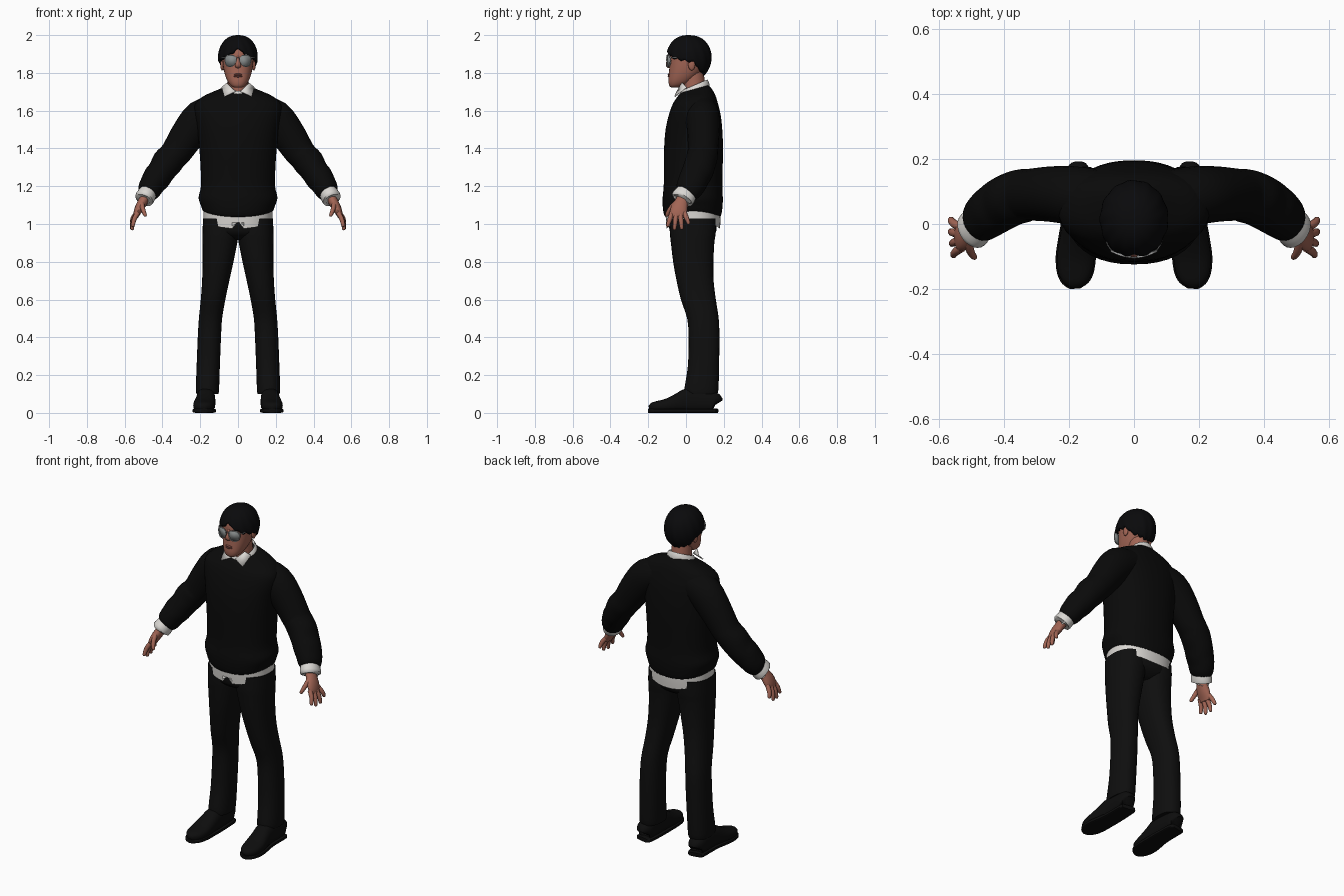
import bpy, bmesh, math
from mathutils import Vector


def material(name, rgb):
    m = bpy.data.materials.new(name)
    m.diffuse_color = (*rgb, 1)
    return m


BLACK = material("black_knit", (0.003, 0.003, 0.003))
PANTS = material("black_cloth", (0.0045, 0.0045, 0.0045))
HAIR = material("black_hair", (0.003, 0.003, 0.0035))
SHOE = material("black_leather", (0.004, 0.004, 0.004))
SKIN = material("skin", (0.36, 0.13, 0.09))
LIP = material("lip", (0.24, 0.075, 0.06))
WHITE = material("white_shirt", (0.70, 0.68, 0.65))
LENS = material("grey_lens", (0.24, 0.26, 0.26))
METAL = material("silver_frame", (0.40, 0.40, 0.40))


def make(name, verts, faces, mat, thick=0):
    bm = bmesh.new()
    vs = [bm.verts.new(v) for v in verts]
    for f in faces:
        bm.faces.new([vs[i] for i in f])
    bmesh.ops.recalc_face_normals(bm, faces=bm.faces)
    me = bpy.data.meshes.new(name)
    bm.to_mesh(me)
    bm.free()
    me.materials.append(mat)
    ob = bpy.data.objects.new(name, me)
    bpy.context.collection.objects.link(ob)
    if thick:
        mod = ob.modifiers.new("thickness", "SOLIDIFY")
        mod.thickness = thick
    return ob


def smooth_keys(keys, k):
    """Catmull-Rom interpolation of key tuples."""
    out, n = [], len(keys)
    for i in range(n - 1):
        p0, p1, p2, p3 = (keys[min(max(j, 0), n - 1)] for j in (i - 1, i, i + 1, i + 2))
        for s in range(k):
            t = s / k
            out.append([0.5 * (2 * b + (c - a) * t + (2 * a - 5 * b + 4 * c - d) * t * t
                               + (3 * b - a - 3 * c + d) * t ** 3)
                        for a, b, c, d in zip(p0, p1, p2, p3)])
    return out + [list(keys[-1])]


def oval(n, p):
    """Unit superellipse, starting at +x."""
    f = lambda v: math.copysign(abs(v) ** (2 / p), v) if abs(v) > 1e-9 else 0.0
    return [(f(math.cos(2 * math.pi * i / n)), f(math.sin(2 * math.pi * i / n))) for i in range(n)]


def loft(name, rings, mat, caps=True, thick=0):
    n = len(rings[0])
    verts = [v for r in rings for v in r]
    faces = [(j * n + i, j * n + (i + 1) % n, (j + 1) * n + (i + 1) % n, (j + 1) * n + i)
             for j in range(len(rings) - 1) for i in range(n)]
    if caps:
        faces += [tuple(range(n)), tuple(range(len(verts) - n, len(verts)))]
    return make(name, verts, faces, mat, thick)


def stack(name, keys, mat, n=32, p=2.3, k=3, caps=True, thick=0):
    """Level rings: (z, centre x, half width, y front, y back, rise at back, dip at front and back)."""
    rings = []
    for z, cx, rx, y0, y1, tilt, dip in smooth_keys([(tuple(q) + (0, 0))[:7] for q in keys], k):
        rings.append([Vector((cx + rx * c, (y0 + y1) / 2 + (y1 - y0) / 2 * s,
                              z + tilt * s - dip * s * s)) for c, s in oval(n, p)])
    return loft(name, rings, mat, caps, thick)


def tube(name, keys, mat, ref=(0, 1, 0), side=1, n=16, p=2, k=3, caps=True, thick=0):
    """Swept rings: (x, y, z, radius along ref, radius across)."""
    ks = smooth_keys(keys, k)
    pts = [Vector((q[0] * side, q[1], q[2])) for q in ks]
    rings = []
    for i, q in enumerate(ks):
        t = (pts[min(i + 1, len(pts) - 1)] - pts[max(i - 1, 0)]).normalized()
        u = Vector(ref)
        u = (u - t * u.dot(t)).normalized()
        w = t.cross(u)
        ru, rw = max(q[3], 0.001), max(q[4], 0.001)
        rings.append([pts[i] + u * ru * c + w * rw * s for c, s in oval(n, p)])
    return loft(name, rings, mat, caps, thick)


def ellipsoid(name, loc, size, mat):
    x, y, z = loc
    a, b, c = size
    keys = [(z - c * math.cos(t), x, max(a * math.sin(t), .0005),
             y - max(b * math.sin(t), .0005), y + max(b * math.sin(t), .0005))
            for t in [math.pi * i / 10 for i in range(11)]]
    return stack(name, keys, mat, n=16, p=2, k=1)


# Sweater body
stack("sweater_body", [
    (1.067, 0, .172, -.09, .165, 0, .03), (1.07, 0, .186, -.112, .183, 0, .03),
    (1.10, 0, .197, -.122, .192, 0, .02), (1.14, 0, .209, -.124, .195, 0, .005),
    (1.20, 0, .196, -.118, .192), (1.30, 0, .198, -.117, .194), (1.40, 0, .205, -.116, .196),
    (1.50, 0, .217, -.108, .192), (1.58, 0, .232, -.09, .183), (1.635, 0, .228, -.07, .17),
    (1.675, 0, .185, -.05, .155, .008), (1.70, 0, .125, -.036, .137, .015),
    (1.715, 0, .08, -.026, .12, .02)], BLACK, n=40)

# Shirt tail with a notch at the front
tail = stack("shirt_tail", [(1.10, 0, .184, -.11, .183), (1.06, 0, .183, -.107, .183, 0, .03),
                            (1.03, 0, .183, -.103, .18, 0, .055)], WHITE, n=48, caps=False)
for v in tail.data.vertices:
    if v.co.y < 0 and v.co.z < 1.0 and abs(v.co.x) < .004:
        v.co.z += .04

# Trousers hip
stack("trouser_hips", [(1.08, 0, .172, -.085, .16), (1.0, 0, .186, -.09, .163),
                       (.95, 0, .175, -.08, .155), (.915, 0, .10, -.03, .11)], PANTS)

for side, tag in ((1, "left"), (-1, "right")):
    # Trouser leg: (z, inner x, outer x, y front, y back)
    leg = [(1.03, .0, .185, -.085, .16), (.95, -.002, .188, -.085, .157), (.90, .004, .188, -.08, .15),
           (.80, .024, .187, -.068, .145), (.70, .046, .19, -.05, .146), (.60, .067, .197, -.027, .158),
           (.50, .084, .207, .006, .173), (.40, .09, .213, .014, .177), (.25, .096, .219, .01, .175),
           (.13, .10, .223, -.008, .172), (.10, .103, .22, -.006, .166)]
    stack(tag + "_trouser_leg", [(z, side * (a + b) / 2, (b - a) / 2, f, r) for z, a, b, f, r in leg],
          PANTS, n=28)

    # Shoe and sole
    shoe = [(.173, .163, .05, .028, .035), (.172, .15, .058, .045, .052), (.17, .08, .066, .048, .064),
            (.17, .01, .066, .05, .064), (.174, -.04, .054, .054, .05), (.179, -.10, .040, .058, .036),
            (.181, -.15, .034, .052, .029), (.181, -.18, .031, .036, .023), (.18, -.196, .029, .012, .01)]
    tube(tag + "_shoe", shoe, SHOE, (1, 0, 0), side, n=24, p=2.5)
    tube(tag + "_sole", [(x, y * 1.015, .011, r + .004, .011) for x, y, z, r, h in shoe],
         SHOE, (1, 0, 0), side, n=20, p=5)

    # Sleeve with bunched end, and shirt cuff
    tube(tag + "_sleeve", [
        (.10, .08, 1.60, .085, .085), (.19, .088, 1.56, .09, .10), (.26, .092, 1.48, .085, .092),
        (.32, .09, 1.39, .08, .082), (.345, .086, 1.36, .083, .078), (.375, .077, 1.325, .082, .081),
        (.405, .062, 1.28, .083, .073), (.43, .045, 1.245, .079, .074), (.452, .03, 1.212, .077, .067),
        (.470, .013, 1.18, .070, .062), (.481, .003, 1.163, .06, .052), (.483, .0, 1.16, .045, .04)],
        BLACK, side=side, n=24)
    tube(tag + "_shirt_cuff", [(.472, .01, 1.175, .055, .046), (.485, -.006, 1.152, .061, .051),
                               (.497, -.02, 1.132, .062, .051), (.498, -.021, 1.13, .045, .036)],
         WHITE, side=side, n=24, k=2)

    # Hand
    tube(tag + "_palm", [(.488, -.01, 1.15, .032, .026), (.503, -.022, 1.12, .036, .026),
                         (.522, -.035, 1.085, .044, .024), (.536, -.041, 1.055, .044, .018),
                         (.542, -.043, 1.035, .036, .012)], SKIN, side=side)
    fingers = {"index": ((.530, -.074, 1.06), (.556, -.099, .985)),
               "middle": ((.536, -.052, 1.055), (.560, -.062, .967)),
               "ring": ((.538, -.030, 1.055), (.564, -.022, .970)),
               "little": ((.536, -.008, 1.06), (.564, .016, .998)),
               "thumb": ((.510, -.050, 1.115), (.488, -.104, 1.040))}
    for part, (a, b) in fingers.items():
        a, b = Vector(a), Vector(b)
        bow = Vector((.007, 0, 0)) if part != "thumb" else Vector((.004, -.008, 0))
        keys = []
        for t, r in ((0, .013), (.35, .013), (.65, .0115), (.9, .0095), (.98, .006), (1, .001)):
            c = a.lerp(b, t) + bow * math.sin(math.pi * t)
            keys.append((*c, r, r))
        tube(f"{tag}_{part}_finger", keys, SKIN, side=side, n=10, k=2)

    # Ear
    ellipsoid(tag + "_ear", (side * .084, .03, 1.845), (.010, .019, .032), SKIN)

    # Collar point
    make(tag + "_collar_point", [(side * x, y, z) for x, y, z in (
        (.012, -.045, 1.70), (.058, -.018, 1.748), (.084, .005, 1.722), (.072, -.058, 1.672))],
        [(0, 1, 2), (0, 2, 3)], WHITE, thick=.006)

    # Sunglasses lens, rim and temple
    outline = []
    for c, s in oval(24, 2.5):
        x = .040 + .031 * c - (.004 * c if s < 0 else 0) + (.006 * s if s < 0 else 0) * -.5
        outline.append((side * x, -.102 + 4 * x * x, 1.864 + .031 * s))
    make(tag + "_lens", outline, [tuple(range(24))], LENS, thick=.004)
    loft(tag + "_lens_rim", [[Vector((side * .04 + (p[0] - side * .04) * g, p[1] + d, 1.864 + (p[2] - 1.864) * g))
                              for p in outline] for g, d in ((1.05, -.003), (1.05, .003), (.95, .003), (.95, -.003),
                                                             (1.05, -.003))], METAL, caps=False)
    tube(tag + "_temple", [(.07, -.08, 1.882, .002, .002), (.086, -.05, 1.88, .002, .002),
                           (.09, .03, 1.872, .002, .002)], METAL, (0, 0, 1), side, n=6)

# Glasses bridge
tube("glasses_bridge", [(-.014, -.102, 1.878, .002, .002), (0, -.104, 1.881, .002, .002),
                        (.014, -.102, 1.878, .002, .002)], METAL, n=6)

# Head, neck, nose and mouth
stack("head", [(1.722, 0, .018, -.078, -.045), (1.732, 0, .038, -.088, -.01), (1.755, 0, .055, -.093, .03),
               (1.79, 0, .069, -.091, .07), (1.83, 0, .078, -.088, .10), (1.87, 0, .082, -.087, .115),
               (1.91, 0, .084, -.086, .115), (1.95, 0, .074, -.068, .10), (1.98, 0, .04, -.03, .06)], SKIN)
tube("neck", [(0, .045, 1.66, .062, .06), (0, .043, 1.72, .061, .057), (0, .035, 1.80, .058, .055)], SKIN)
tube("nose", [(0, -.080, 1.888, .007, .008), (0, -.089, 1.868, .008, .010), (0, -.095, 1.848, .014, .012),
              (0, -.094, 1.836, .016, .010), (0, -.087, 1.828, .009, .005)], SKIN, (1, 0, 0))
for part, z in (("upper", 1.791), ("lower", 1.782)):
    ellipsoid(part + "_lip", (0, -.090, z), (.023, .007, .0055), LIP)

# Shirt collar
stack("shirt_collar", [(1.69, 0, .083, -.036, .126, .022), (1.715, 0, .078, -.032, .124, .026),
                       (1.735, 0, .065, -.026, .113, .03), (1.72, 0, .06, -.02, .106, .03)],
      WHITE, caps=False, p=2)

# Hair cap with a centre parting: hairline height by angle from the front
LINE = [(0, 1.932), (25, 1.898), (50, 1.876), (85, 1.862), (105, 1.855), (125, 1.81), (180, 1.785)]


def hairline(deg):
    for (a, za), (b, zb) in zip(LINE, LINE[1:]):
        if deg <= b:
            return za + (zb - za) * (deg - a) / (b - a)
    return LINE[-1][1]


rows, N = [], 96
for j in range(15):
    row = []
    for i in range(N):
        a = 2 * math.pi * i / N
        deg = math.degrees(abs(a - math.pi))
        low = hairline(deg) + .005 * math.sin(17 * a) * min(1, deg / 20)
        hi, lo = math.pi / 2 - .02, math.asin(max(-1, min(1, (low - 1.88) / .12)))
        ph = hi + (lo - hi) * j / 14
        r = abs(math.cos(ph)) ** .85 * (1 + .018 * math.sin(13 * a + 3 * ph) * j / 14)
        row.append(Vector((-.105 * r * math.sin(a), .015 + .120 * r * math.cos(a), 1.88 + .12 * math.sin(ph))))
    rows.append(row)
hair = loft("hair", rows, HAIR, caps=False, thick=.014)
bm = bmesh.new()
bm.from_mesh(hair.data)
bm.verts.ensure_lookup_table()
bm.faces.new(bm.verts[:N])
bmesh.ops.recalc_face_normals(bm, faces=bm.faces)
bm.to_mesh(hair.data)
bm.free()

# Smooth shading with sharp edges kept
bpy.ops.object.select_all(action="SELECT")
bpy.context.view_layer.objects.active = hair
bpy.ops.object.shade_smooth_by_angle(angle=math.radians(45))
